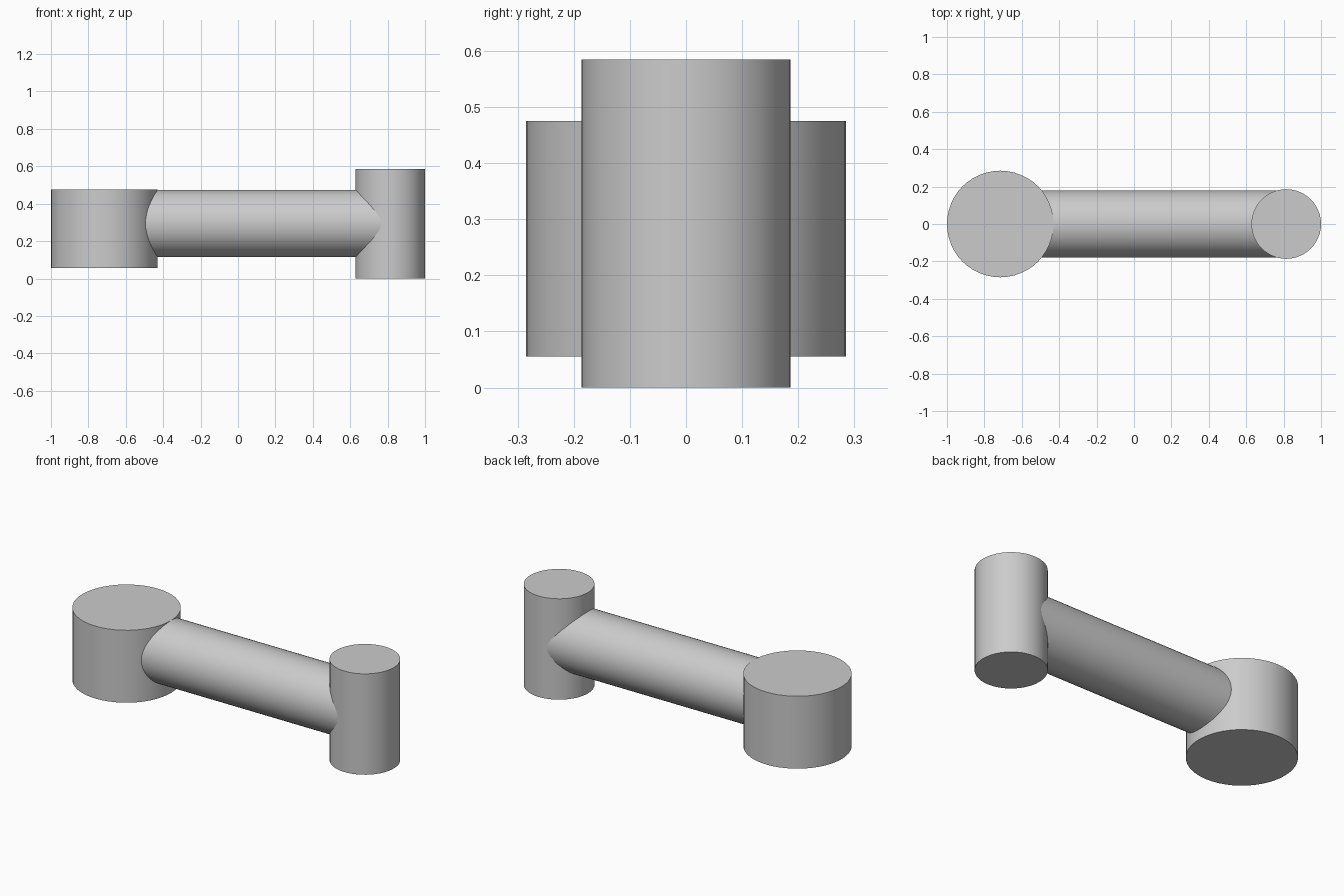
import bpy
import math

cube = bpy.data.objects.get("Cube")
if cube:
    bpy.data.objects.remove(cube, do_unlink=True)

# Single plain grey
grey = bpy.data.materials.new("light_grey")
grey.use_nodes = True
colour = (0.6, 0.6, 0.6, 1)
grey.diffuse_color = colour
grey.node_tree.nodes["Principled BSDF"].inputs["Base Color"].default_value = colour


def cylinder(name, radius, length, centre, tilt=0):
    bpy.ops.mesh.primitive_cylinder_add(
        vertices=48, radius=radius, depth=length, location=centre, rotation=(0, tilt, 0))
    part = bpy.context.object
    part.name = name
    part.data.materials.append(grey)
    bpy.ops.object.shade_smooth_by_angle(angle=math.radians(30))
    return part


# Wide hub at the right end
cylinder("wide_hub", 0.285, 0.42, (-0.715, 0, 0.265))

# Tall slim post at the left end
cylinder("tall_post", 0.186, 0.585, (0.814, 0, 0.2925))

# Round bar joining the two, its ends buried inside them
bar_start, bar_end = -0.7, 0.81
cylinder("connecting_bar", 0.18, bar_end - bar_start,
         ((bar_start + bar_end) / 2, 0, 0.2945), math.pi / 2)
